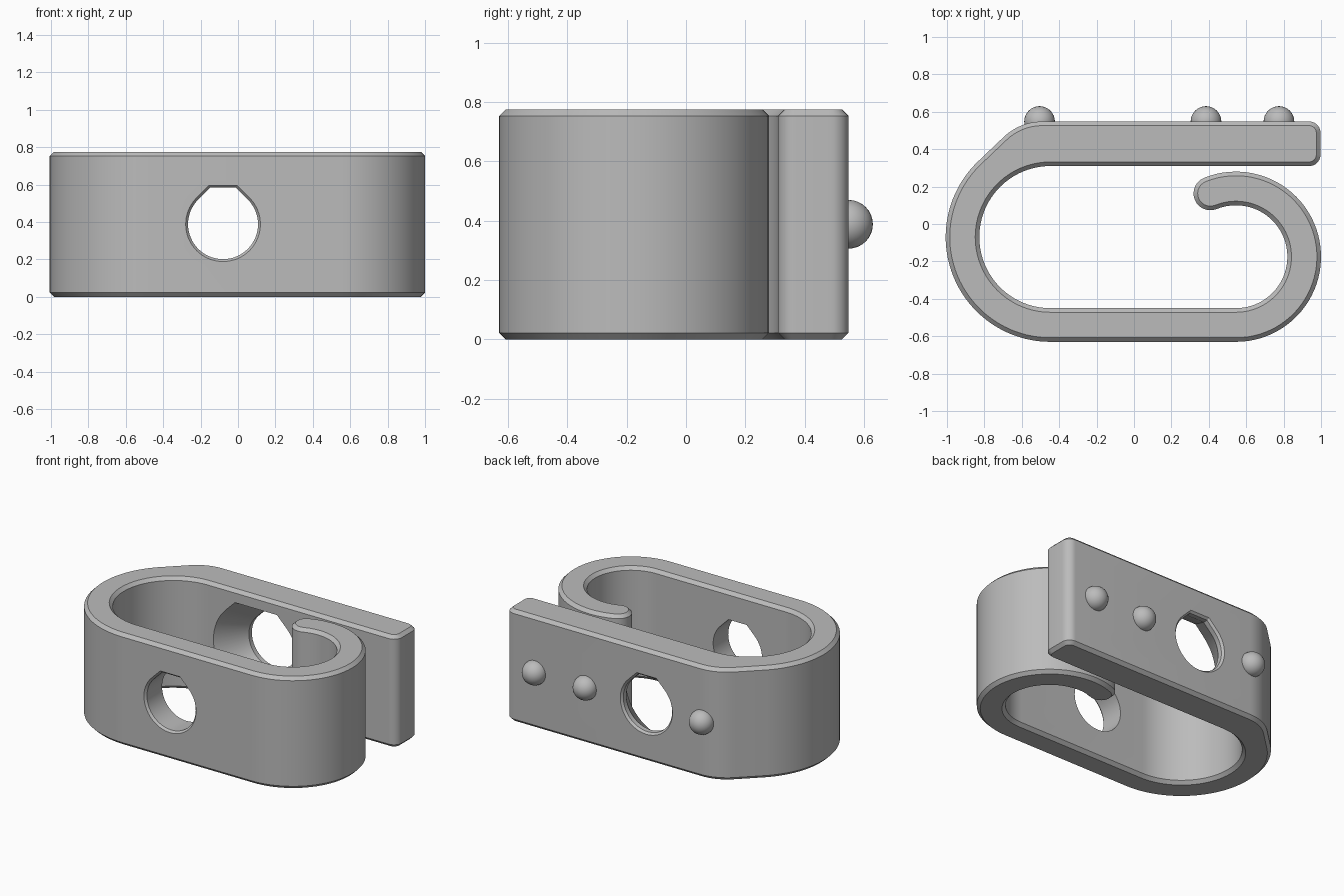
import bpy
import bmesh
from math import sin, cos, radians, pi, sqrt
from mathutils import Vector

cube = bpy.data.objects.get("Cube")
if cube:
    bpy.data.objects.remove(cube, do_unlink=True)

HEIGHT, CHAMFER = 0.775, 0.022
FRONT, BACK, BAR_INNER = -0.63, 0.548, 0.31
HOLE_X, MID_Z = -0.08, 0.388

grey = bpy.data.materials.new("plain grey")
grey.use_nodes = True
grey.diffuse_color = (0.5, 0.5, 0.5, 1)
grey.node_tree.nodes["Principled BSDF"].inputs["Base Color"].default_value = (0.5, 0.5, 0.5, 1)


def arc(cx, cy, r, start, end, steps):
    angles = [radians(start + (end - start) * i / steps) for i in range(steps + 1)]
    return [(cx + r * cos(a), cy + r * sin(a)) for a in angles]


def make_object(name, bm):
    bmesh.ops.recalc_face_normals(bm, faces=bm.faces)
    mesh = bpy.data.meshes.new(name)
    bm.to_mesh(mesh)
    bm.free()
    obj = bpy.data.objects.new(name, mesh)
    bpy.context.collection.objects.link(obj)
    mesh.materials.append(grey)
    return obj


def smooth(obj):
    bpy.ops.object.select_all(action='DESELECT')
    obj.select_set(True)
    bpy.context.view_layer.objects.active = obj
    bpy.ops.object.shade_smooth_by_angle(angle=radians(30))


# Clip outline: outer wall, hook tip, inner wall, then the straight bar
left_c, hook_c = (-0.447, -0.07), (0.545, -0.175)
tip_angle = 112
tip = arc(*hook_c, 0.365, tip_angle, tip_angle, 1)[0]
outline = []
outline += arc(*hook_c, 0.455, -90, tip_angle, 48)
outline += arc(*tip, 0.09, tip_angle, tip_angle + 180, 14)[1:-1]
outline += arc(*hook_c, 0.275, tip_angle, -90, 48)
outline += arc(*left_c, 0.38, 270, 90, 48)
outline += arc(0.937, BAR_INNER + 0.06, 0.06, -90, 0, 8)
outline += arc(0.937, BACK - 0.06, 0.06, 0, 90, 8)
outline += arc(-0.49, BACK - 0.3, 0.3, 90, 135, 12)
outline += arc(*left_c, 0.56, 135, 270, 40)

bm = bmesh.new()
base = bm.faces.new([bm.verts.new((x, y, 0)) for x, y in outline])
top = bmesh.ops.extrude_face_region(bm, geom=[base], use_keep_orig=True)
bmesh.ops.translate(bm, vec=(0, 0, HEIGHT), verts=[g for g in top["geom"] if isinstance(g, bmesh.types.BMVert)])
bmesh.ops.recalc_face_normals(bm, faces=bm.faces)
rims = [e for e in bm.edges if abs(e.verts[0].co.z - e.verts[1].co.z) < 1e-5]
bmesh.ops.bevel(bm, geom=rims, offset=CHAMFER, offset_type='OFFSET', segments=1,
                affect='EDGES', clamp_overlap=False)
clip = make_object("clip_body", bm)


# Hole section: circle with 45 degree shoulders and a flat top
def hole_ring(bm, y, r, flat):
    half = sqrt(2) * r - flat
    pts = arc(0, 0, r, 135, 405, 48) + [(half, flat), (-half, flat)]
    return [bm.verts.new((HOLE_X + x, y, MID_Z + z)) for x, z in pts]


def hole_cutter(name, stations):
    bm = bmesh.new()
    rings = [hole_ring(bm, *s) for s in stations]
    for a, b in zip(rings, rings[1:]):
        for i in range(len(a)):
            j = (i + 1) % len(a)
            bm.faces.new((a[i], a[j], b[j], b[i]))
    bm.faces.new(rings[0])
    bm.faces.new(rings[-1])
    obj = make_object(name, bm)
    obj.hide_render = True
    return obj


R, FLAT = 0.187, 0.195
cutters = [
    hole_cutter("front_hole_cutter", [(FRONT - 0.02, R + 0.03, FLAT + 0.03),
                                      (FRONT + 0.015, R, FLAT), (-0.3, R, FLAT)]),
    hole_cutter("back_hole_cutter", [(BAR_INNER - 0.02, 0.34, 0.31), (0.5, R, FLAT),
                                     (BACK - 0.015, R, FLAT), (BACK + 0.02, R + 0.03, FLAT + 0.03)]),
]
bpy.context.view_layer.objects.active = clip
for cutter in cutters:
    mod = clip.modifiers.new(cutter.name, 'BOOLEAN')
    mod.operation, mod.solver, mod.object = 'DIFFERENCE', 'EXACT', cutter
    bpy.ops.object.modifier_apply(modifier=mod.name)
    bpy.data.objects.remove(cutter, do_unlink=True)
smooth(clip)

# Round bumps along the back of the bar
for i, x in enumerate((-0.505, 0.385, 0.775)):
    bm = bmesh.new()
    bmesh.ops.create_uvsphere(bm, u_segments=32, v_segments=16, radius=0.082)
    bmesh.ops.translate(bm, vec=Vector((x, BACK, MID_Z)), verts=bm.verts)
    smooth(make_object(f"back_bump_{i + 1}", bm))
